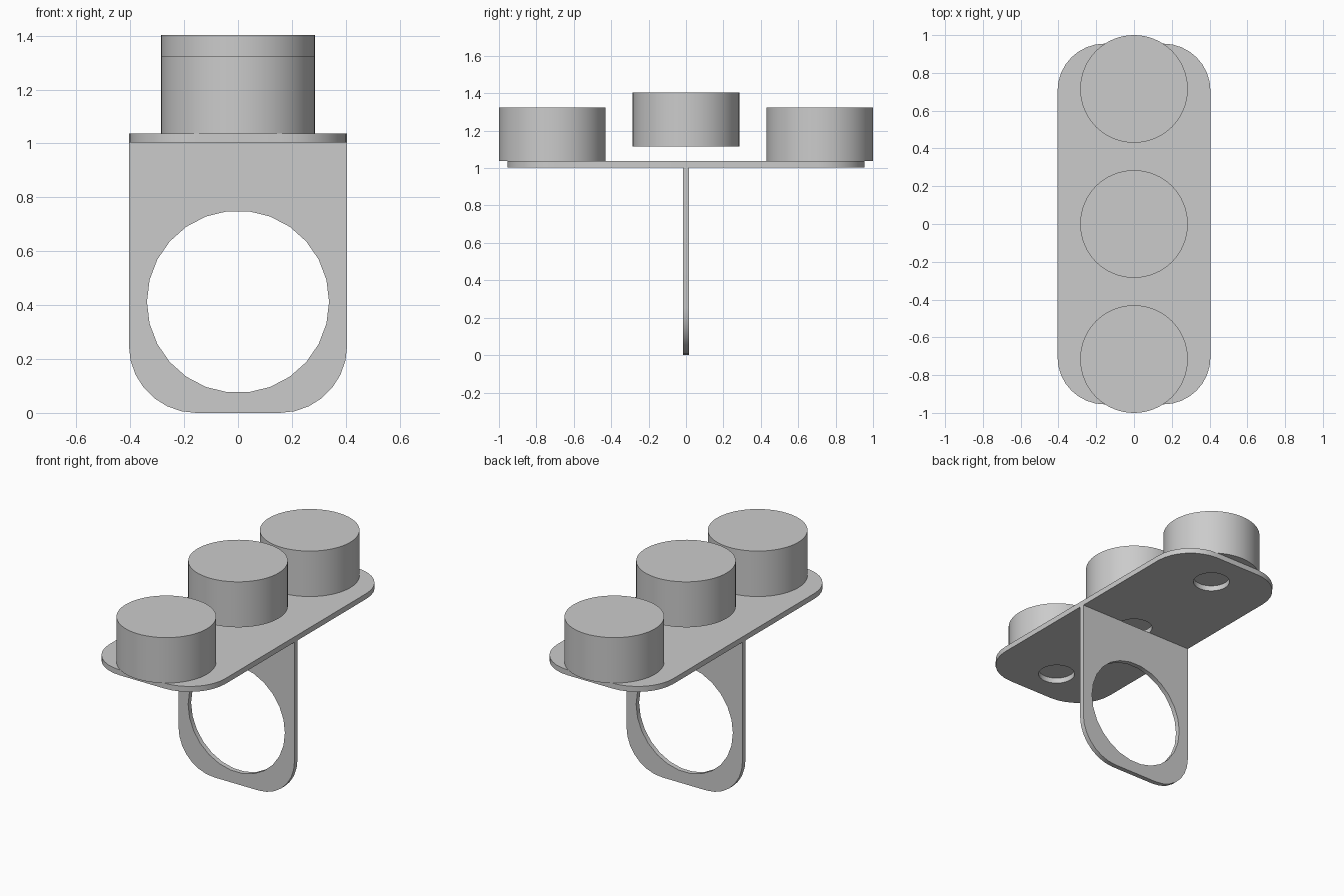
import bpy, bmesh
from math import sin, cos, pi, radians
from mathutils import Matrix, Vector

cube = bpy.data.objects.get("Cube")
if cube:
    bpy.data.objects.remove(cube, do_unlink=True)

grey = bpy.data.materials.new("plain_grey")
grey.use_nodes = True
tint = (0.6, 0.6, 0.6, 1)
grey.diffuse_color = tint
grey.node_tree.nodes["Principled BSDF"].inputs["Base Color"].default_value = tint

HALF_W, CORNER = 0.405, 0.25
PLATE_Z, PLATE_TOP = 1.003, 1.037
BUTTON_R, BUTTON_H, BUTTON_Y = 0.285, 0.287, 0.715


def finish(name, bm):
    bmesh.ops.recalc_face_normals(bm, faces=bm.faces[:])
    mesh = bpy.data.meshes.new(name)
    bm.to_mesh(mesh)
    bm.free()
    mesh.materials.append(grey)
    obj = bpy.data.objects.new(name, mesh)
    bpy.context.collection.objects.link(obj)
    bpy.ops.object.select_all(action='DESELECT')
    obj.select_set(True)
    bpy.context.view_layer.objects.active = obj
    bpy.ops.object.shade_smooth_by_angle(angle=radians(30))
    return obj


def arc(cx, cy, r, start, sweep, steps):
    return [(cx + r * cos(start + sweep * i / steps),
             cy + r * sin(start + sweep * i / steps)) for i in range(steps + 1)]


def circle(cx, cy, r, n):
    return arc(cx, cy, r, 0, 2 * pi, n)[:-1]


def sheet(name, loops, thickness, matrix):
    """Flat sheet: first loop is the outline, the others are holes."""
    bm = bmesh.new()
    edges = []
    for loop in loops:
        vs = [bm.verts.new((x, y, 0)) for x, y in loop]
        edges += [bm.edges.new((vs[i - 1], vs[i])) for i in range(len(vs))]
    bmesh.ops.triangle_fill(bm, use_beauty=True, edges=edges, normal=(0, 0, 1))
    ext = bmesh.ops.extrude_face_region(bm, geom=bm.faces[:], use_keep_orig=True)
    top = [g for g in ext["geom"] if isinstance(g, bmesh.types.BMVert)]
    bmesh.ops.translate(bm, verts=top, vec=(0, 0, thickness))
    bmesh.ops.transform(bm, matrix=matrix, verts=bm.verts[:])
    return finish(name, bm)


# Top plate with rounded corners and three small holes
cx, cy = HALF_W - CORNER, 0.955 - CORNER
outline = []
for i, (sx, sy) in enumerate([(1, 1), (-1, 1), (-1, -1), (1, -1)]):
    outline += arc(sx * cx, sy * cy, CORNER, i * pi / 2, pi / 2, 8)
holes = [circle(0, y, 0.107, 32) for y in (-BUTTON_Y, 0, BUTTON_Y)]
sheet("top_plate", [outline] + holes, PLATE_TOP - PLATE_Z,
      Matrix.Translation((0, 0, PLATE_Z)))

# Upright finger ring plate with a large round opening
ring = [(HALF_W, PLATE_Z), (-HALF_W, PLATE_Z)]
ring += arc(-cx, CORNER, CORNER, pi, pi / 2, 7)
ring += arc(cx, CORNER, CORNER, 1.5 * pi, pi / 2, 7)
stand = Matrix.Translation((0, 0.015, 0)) @ Matrix.Rotation(pi / 2, 4, 'X')
sheet("finger_ring", [ring, circle(0, 0.4125, 0.338, 26)], 0.03, stand)

# Three round buttons, the middle one floating higher
for name, y, z in (("front_button", -BUTTON_Y, PLATE_TOP),
                   ("middle_button", 0, 1.116),
                   ("back_button", BUTTON_Y, PLATE_TOP)):
    bm = bmesh.new()
    bmesh.ops.create_cone(bm, cap_ends=True, segments=64, radius1=BUTTON_R,
                          radius2=BUTTON_R, depth=BUTTON_H,
                          matrix=Matrix.Translation(Vector((0, y, z + BUTTON_H / 2))))
    finish(name, bm)
